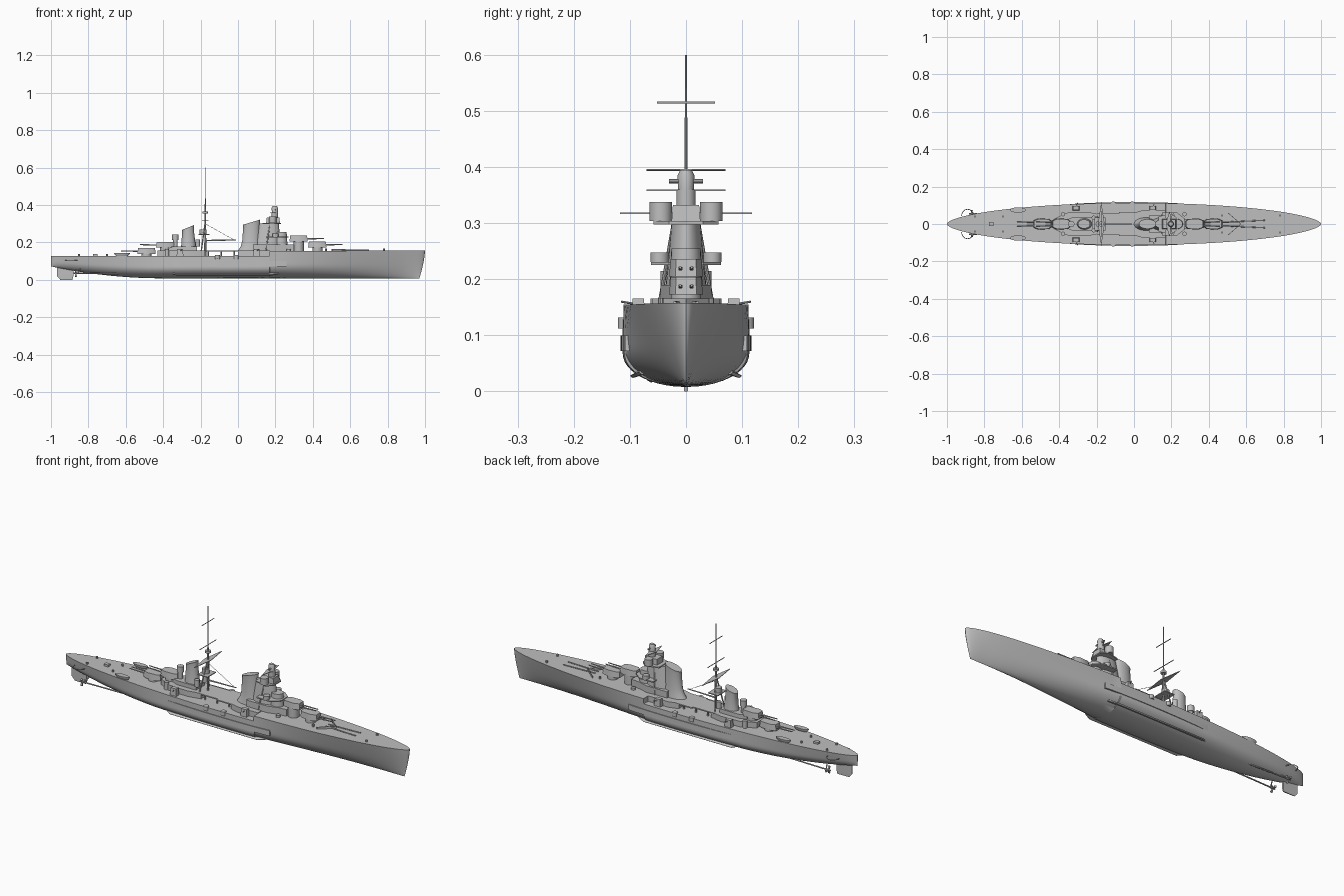
import bpy, bmesh, math
from mathutils import Vector

cube = bpy.data.objects.get("Cube")
if cube:
    bpy.data.objects.remove(cube)

grey = bpy.data.materials.new("warship_grey")
grey.use_nodes = True
grey.diffuse_color = (0.52, 0.52, 0.52, 1)
grey.node_tree.nodes["Principled BSDF"].inputs["Base Color"].default_value = grey.diffuse_color
parts = []


def loft(name, rings):
    """Skin closed rings of points and cap both ends."""
    bm = bmesh.new()
    loops = [[bm.verts.new(p) for p in ring] for ring in rings]
    n = len(loops[0])
    for a, b in zip(loops, loops[1:]):
        for i in range(n):
            bm.faces.new((a[i], a[(i + 1) % n], b[(i + 1) % n], b[i]))
    bm.faces.new(loops[0])
    bm.faces.new(loops[-1])
    bmesh.ops.remove_doubles(bm, verts=bm.verts, dist=0.00005)
    bmesh.ops.recalc_face_normals(bm, faces=bm.faces)
    mesh = bpy.data.meshes.new(name)
    bm.to_mesh(mesh)
    bm.free()
    mesh.materials.append(grey)
    obj = bpy.data.objects.new(name, mesh)
    bpy.context.collection.objects.link(obj)
    parts.append(obj)
    return obj


def prism(name, pts, z0, z1, top=1.0):
    cx = sum(p[0] for p in pts) / len(pts)
    cy = sum(p[1] for p in pts) / len(pts)
    upper = [(cx + (x - cx) * top, cy + (y - cy) * top, z1) for x, y in pts]
    return loft(name, [[(x, y, z0) for x, y in pts], upper])


def box(name, x0, x1, y0, y1, z0, z1, top=1.0):
    return prism(name, [(x0, y0), (x1, y0), (x1, y1), (x0, y1)], z0, z1, top)


def mirrored_plan(name, half, z0, z1, top=1.0):
    return prism(name, half + [(x, -y) for x, y in reversed(half)], z0, z1, top)


def tower(name, rings, y=0, n=24, slope=0):
    """Rings are (z, centre x, radius x, radius y); slope tilts the last ring."""
    out = []
    for k, (z, cx, rx, ry) in enumerate(rings):
        s = slope if k == len(rings) - 1 else 0
        angles = [math.tau * i / n for i in range(n)]
        out.append([(cx + rx * math.cos(a), y + ry * math.sin(a), z + s * rx * math.cos(a)) for a in angles])
    return loft(name, out)


def drum(name, x, y, r, z0, z1, n=20):
    return tower(name, [(z0, x, r, r), (z1, x, r, r)], y, n)


def rod(name, a, b, r0, r1=None, n=8):
    a, b = Vector(a), Vector(b)
    d = (b - a).normalized()
    u = d.orthogonal().normalized()
    v = d.cross(u)
    rings = []
    for p, r in ((a, r0), (b, r0 if r1 is None else r1)):
        rings.append([p + r * (u * math.cos(math.tau * i / n) + v * math.sin(math.tau * i / n)) for i in range(n)])
    return loft(name, rings)


def clamp(v):
    return max(0.0, min(1.0, v))


# Hull: rounded midship, flared bow, raised counter stern, step in the deck
AFT, FORE, BREAK = 0.128, 0.155, 0.169


def beam(x):
    return 0.113 * max(0, 1 - x * x) ** 0.57


def section(x):
    deck = AFT if x < BREAK else FORE + 0.003 * clamp((x - 0.5) * 2)
    keel = 0.008 + 0.064 * clamp((-x - 0.4) / 0.6) ** 2
    mid = 1 - clamp((x - 0.15) / 0.75) - 0.5 * clamp((-x - 0.4) / 0.6)
    half = []
    for i in range(17):
        t = (i / 16) ** 1.7
        full = math.sqrt(1 - (1 - min(t / 0.5, 1)) ** 2)
        y = beam(x) * (mid * full + (1 - mid) * t ** 0.75)
        rake = 0.03 * (1 - t) ** 1.5 * clamp((x - 0.8) * 5)
        half.append((x - rake, y, keel + t * (deck - keel)))
    return [(px, -y, z) for px, y, z in reversed(half)] + half[1:]


stations = sorted([-math.cos(math.pi * i / 56) for i in range(57)] + [BREAK - 0.001, BREAK + 0.001])
loft("hull", [section(x) for x in stations])

# Side belt and bilge keels
belt = [-0.35 + 0.61 * i / 16 for i in range(17)]
mirrored_plan("side_belt", [(x, beam(x) + 0.004 * math.sin(math.pi * i / 16) ** 0.4)
                            for i, x in enumerate(belt)], 0.072, 0.1)
for s in (-1, 1):
    loft("bilge_keel", [[(x, s * 0.08, 0.04), (x, s * w, z), (x, s * (w - 0.005), z - 0.004), (x, s * 0.075, 0.03)]
                        for x, w, z in ((-0.36, 0.084, 0.035), (-0.33, 0.1, 0.028),
                                        (0.18, 0.1, 0.028), (0.22, 0.084, 0.035))])
    # Shafts, propellers and propeller guards
    hub = Vector((-0.87, s * 0.055, 0.036))
    rod("propeller_shaft", hub, (-0.58, s * 0.045, 0.034), 0.0035)
    rod("propeller_hub", hub - Vector((0.012, 0, 0)), hub + Vector((0.012, 0, 0)), 0.003, 0.006)
    rod("shaft_strut", hub + Vector((0.015, 0, 0)), (-0.84, s * 0.02, 0.07), 0.003)
    for k in range(3):
        a = math.tau * k / 3
        rod("propeller_blade", hub, hub + Vector((0.004, 0.02 * math.cos(a), 0.02 * math.sin(a))), 0.003, 0.007, 4)
    arc = [(-0.89 + 0.032 * math.cos(a), s * (0.043 + 0.036 * math.sin(a)), 0.105)
           for a in [math.pi * k / 8 for k in range(9)]]
    for a, b in zip(arc, arc[1:]):
        rod("propeller_guard", a, b, 0.002, n=6)

# Rudder
loft("rudder", [[(x0, -w, z), (x1, -0.001, z), (x1, 0.001, z), (x0, w, z)]
                for z, x0, x1, w in ((0, -0.885, -0.95, 0.003), (0.02, -0.88, -0.968, 0.005), (0.075, -0.88, -0.968, 0.005))])

# Deckhouses
mirrored_plan("aft_deckhouse", [(-0.43, 0.025), (-0.4, 0.04), (-0.36, 0.06), (-0.25, 0.065), (-0.18, 0.05)], AFT, 0.157)
mirrored_plan("aft_upper_house", [(-0.37, 0.02), (-0.33, 0.035), (-0.22, 0.035)], 0.157, 0.178)
mirrored_plan("boat_deck", [(-0.2, 0.055), (-0.08, 0.055), (-0.08, 0.065), (0.02, 0.065)], 0.151, 0.157)
mirrored_plan("middle_deckhouse", [(0.0, 0.06), (0.05, 0.075), (0.168, 0.075)], AFT, 0.157)
mirrored_plan("forward_deckhouse", [(0.08, 0.045), (0.2, 0.045), (0.25, 0.03), (0.3, 0.025)], FORE, 0.19)
for s in (-1, 1):
    for x in (-0.16, -0.09, -0.02):
        rod("deck_post", (x, s * 0.045, AFT), (x, s * 0.045, 0.152), 0.004)
    # Side gun platforms and gun mounts
    for x in (-0.11, -0.01):
        drum("side_platform", x, s * 0.107, 0.014, 0.112, AFT + 0.004)
    for x in (-0.31, 0.1):
        box("side_gun_shield", x - 0.018, x + 0.018, s * 0.085 - 0.012, s * 0.085 + 0.012, AFT, 0.166, 0.85)
        rod("side_gun", (x, s * 0.085, 0.155), (x + 0.01, s * 0.115, 0.16), 0.002)
    for x in (-0.38, 0.27):
        drum("light_gun_tub", x, s * 0.052, 0.011, AFT if x < 0 else FORE, 0.166)
    # Ship's boats
    tower("ship_boat", [(AFT, -0.62, 0.032, 0.008), (0.14, -0.62, 0.042, 0.014), (0.144, -0.62, 0.042, 0.014)], s * 0.075)
    # Forecastle rails and bollards
    rod("anchor_chain", (0.52, s * 0.012, FORE + 0.003), (0.7, s * 0.02, FORE + 0.003), 0.003)
    for x in (0.47, 0.78):
        drum("bollard", x, s * 0.045, 0.005, FORE, FORE + 0.012, 10)
    for x in (-0.7, -0.85):
        drum("bollard", x, s * 0.04, 0.005, AFT, AFT + 0.01, 10)
loft("breakwater", [[(x, y, FORE), (x + 0.004, y, FORE), (x + 0.004, y, 0.166), (x, y, 0.166)]
                    for x, y in ((0.5, -0.06), (0.57, 0), (0.5, 0.06))])
box("stern_hatch", -0.775, -0.75, -0.01, 0.01, AFT, 0.138)


# Main gun turrets, two forward and two aft
def turret(x, d, floor, z):
    drum("barbette", x, 0, 0.027, floor, z)
    half = [(x - d * 0.05, 0.016), (x - d * 0.035, 0.027), (x + d * 0.02, 0.03), (x + d * 0.048, 0.019)]
    mirrored_plan("turret_house", half, z, z + 0.031, 0.92)
    for s in (-1, 1):
        rod("gun_barrel", (x + d * 0.04, s * 0.01, z + 0.014), (x + d * 0.135, s * 0.01, z + 0.016), 0.004, 0.0025)


turret(0.425, 1, FORE, 0.173)
turret(0.325, 1, FORE, 0.205)
turret(-0.49, -1, AFT, 0.139)
turret(-0.39, -1, AFT, 0.172)

# Forward funnel and bridge tower
tower("forward_funnel", [(0.155, 0.065, 0.066, 0.035), (0.18, 0.068, 0.053, 0.031), (0.21, 0.07, 0.047, 0.028),
                         (0.29, 0.072, 0.044, 0.025), (0.308, 0.072, 0.046, 0.026)], slope=0.3)
tower("bridge_tower", [(0.155, 0.155, 0.072, 0.04), (0.22, 0.16, 0.065, 0.033), (0.3, 0.165, 0.053, 0.026)])
tower("conning_tower", [(0.18, 0.23, 0.035, 0.03), (0.255, 0.23, 0.03, 0.026)])
mirrored_plan("lower_bridge", [(0.15, 0.062), (0.23, 0.062), (0.27, 0.03)], 0.225, 0.231)
mirrored_plan("upper_bridge", [(0.13, 0.04), (0.2, 0.058), (0.23, 0.03)], 0.298, 0.304)
for s in (-1, 1):
    drum("lower_director", 0.2, s * 0.047, 0.016, 0.231, 0.248)
    drum("upper_director", 0.185, s * 0.045, 0.02, 0.304, 0.338)
    rod("tower_leg", (0.15, s * 0.047, 0.157), (0.17, s * 0.022, 0.3), 0.0035)
    prism("signal_wing", [(0.17, 0), (0.205, 0), (0.19, s * 0.07)], 0.357, 0.36)
box("command_post", 0.15, 0.225, -0.026, 0.026, 0.3, 0.332, 0.9)
drum("director_column", 0.197, 0, 0.017, 0.33, 0.36)
tower("main_director", [(0.355, 0.197, 0.016, 0.014), (0.385, 0.197, 0.017, 0.015), (0.395, 0.197, 0.012, 0.01)])
rod("rangefinder", (0.2, -0.03, 0.375), (0.2, 0.03, 0.375), 0.004)

# Aft funnel and aft director
tower("aft_funnel", [(0.15, -0.265, 0.042, 0.033), (0.19, -0.265, 0.038, 0.028), (0.265, -0.267, 0.031, 0.023),
                     (0.28, -0.267, 0.033, 0.024)], slope=0.4)
drum("aft_director_base", -0.335, 0, 0.012, 0.175, 0.215)
drum("aft_director", -0.335, 0, 0.017, 0.212, 0.242)
for s in (-1, 1):
    drum("searchlight_tub", -0.215, s * 0.033, 0.012, 0.178, 0.215)

# Tripod mast with platforms, yards and boat boom
MX = -0.175
rod("main_mast", (MX, 0, AFT), (MX, 0, 0.38), 0.006, 0.004)
rod("top_mast", (MX, 0, 0.37), (MX, 0, 0.6), 0.003, 0.0015)
for s in (-1, 1):
    rod("mast_leg", (MX - 0.025, s * 0.045, AFT), (MX, s * 0.006, 0.31), 0.0035)
    prism("mast_wing", [(MX - 0.018, 0), (MX + 0.018, 0), (MX, s * 0.118)], 0.316, 0.319)
for z, w in ((0.395, 0.07), (0.515, 0.052)):
    rod("yard", (MX, -w, z), (MX, w, z), 0.002, n=6)
box("mast_platform", MX - 0.035, MX + 0.022, -0.035, 0.035, 0.24, 0.245)
drum("mast_lookout", MX - 0.012, 0, 0.018, 0.245, 0.27)
drum("mast_top_platform", MX, 0, 0.014, 0.355, 0.365)
rod("boat_boom", (MX, 0, 0.21), (-0.01, 0, 0.213), 0.004, 0.0025)
rod("boom_stay", (MX, 0, 0.3), (-0.02, 0, 0.213), 0.001, n=5)

# Smooth curved faces, keep edges crisp
bpy.ops.object.select_all(action='DESELECT')
for obj in parts:
    obj.select_set(True)
bpy.context.view_layer.objects.active = parts[0]
bpy.ops.object.shade_smooth_by_angle(angle=math.radians(35))
